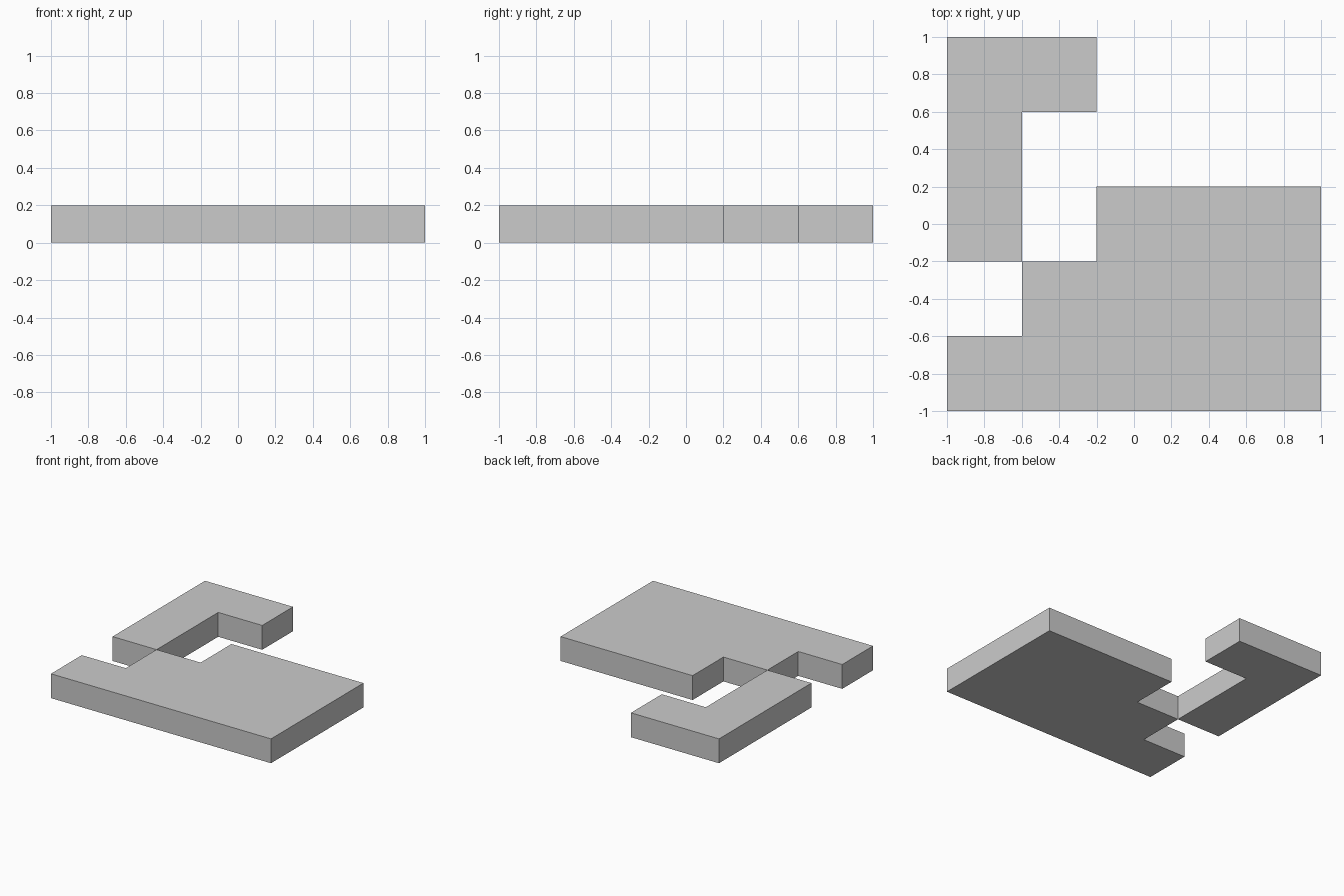
import bpy
import bmesh

if "Cube" in bpy.data.objects:
    bpy.data.objects.remove(bpy.data.objects["Cube"])

THICKNESS = 0.2


def slab(name, outline):
    """Extrude a counter-clockwise outline up from z = 0."""
    bm = bmesh.new()
    base = bm.faces.new([bm.verts.new((x, y, 0)) for x, y in outline])
    top = bmesh.ops.extrude_face_region(bm, geom=[base], use_keep_orig=True)
    moved = [v for v in top["geom"] if isinstance(v, bmesh.types.BMVert)]
    bmesh.ops.translate(bm, verts=moved, vec=(0, 0, THICKNESS))
    bmesh.ops.recalc_face_normals(bm, faces=bm.faces)
    mesh = bpy.data.meshes.new(name)
    bm.to_mesh(mesh)
    bm.free()
    obj = bpy.data.objects.new(name, mesh)
    bpy.context.collection.objects.link(obj)
    return obj


# Large plate with a stepped corner
slab("stepped_plate", [(-1, -1), (1, -1), (1, 0.2), (-0.2, 0.2),
                       (-0.2, -0.2), (-0.6, -0.2), (-0.6, -0.6), (-1, -0.6)])

# L-shaped piece touching the plate along one vertical edge
slab("corner_hook", [(-1, -0.2), (-0.6, -0.2), (-0.6, 0.6),
                     (-0.2, 0.6), (-0.2, 1), (-1, 1)])
